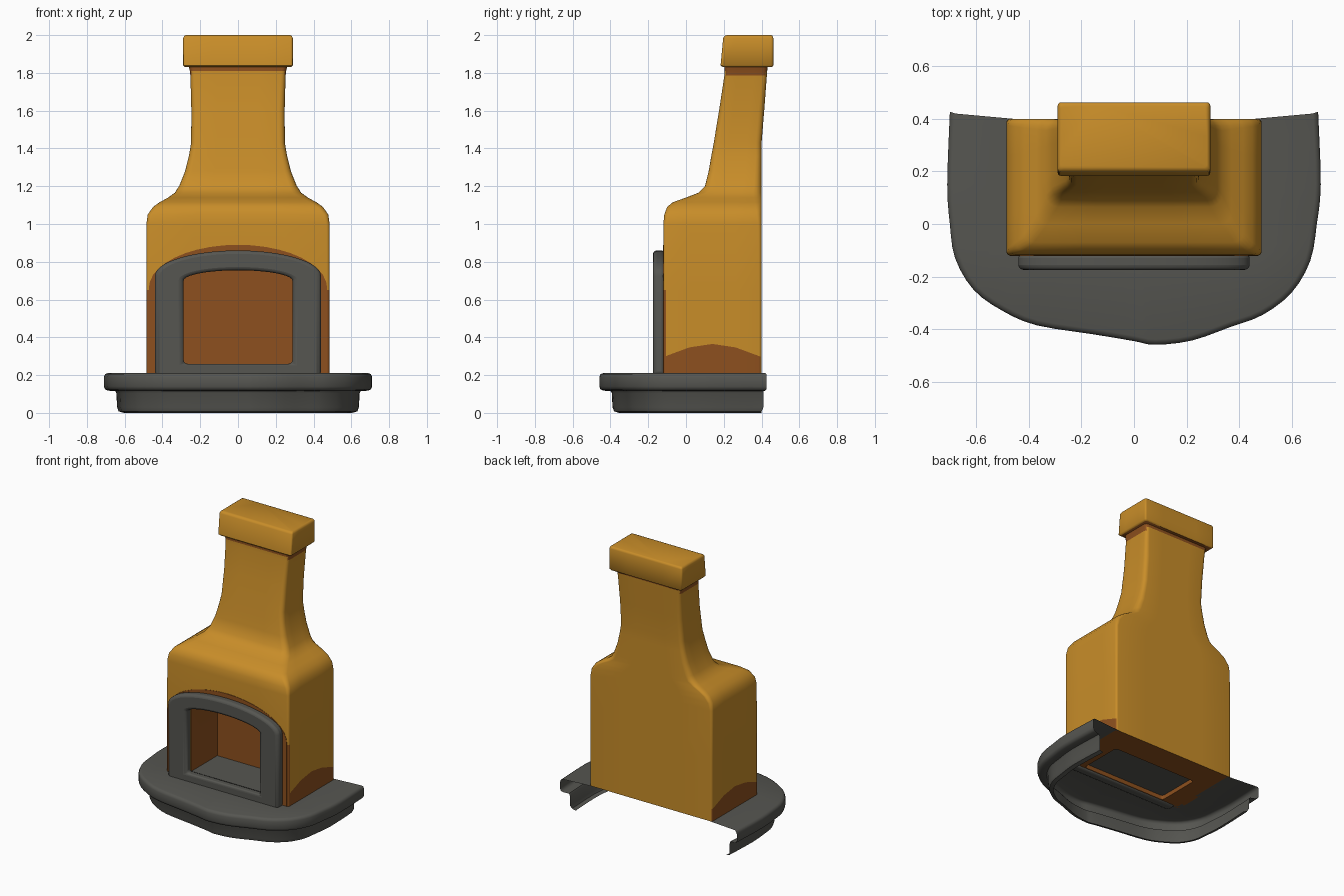
import bpy, bmesh, math
from mathutils import Vector

if "Cube" in bpy.data.objects:
    bpy.data.objects.remove(bpy.data.objects["Cube"])


def material(name, rgb):
    m = bpy.data.materials.new(name)
    m.diffuse_color = (*rgb, 1)
    m.use_nodes = True
    m.node_tree.nodes["Principled BSDF"].inputs["Base Color"].default_value = m.diffuse_color
    return m


ORANGE = material("ochre plaster", (0.58, 0.267, 0.022))
BROWN = material("burnt brown", (0.27, 0.081, 0.013))
GREY = material("dark stone", (0.092, 0.092, 0.082))


def finish(name, bm, mats, angle=40):
    bmesh.ops.remove_doubles(bm, verts=bm.verts, dist=0.0005)
    bmesh.ops.recalc_face_normals(bm, faces=bm.faces)
    me = bpy.data.meshes.new(name)
    bm.to_mesh(me)
    bm.free()
    ob = bpy.data.objects.new(name, me)
    bpy.context.collection.objects.link(ob)
    for m in mats:
        me.materials.append(m)
    smooth(ob, angle)
    return ob


def activate(ob):
    bpy.ops.object.select_all(action='DESELECT')
    ob.select_set(True)
    bpy.context.view_layer.objects.active = ob


def smooth(ob, angle=40):
    activate(ob)
    bpy.ops.object.shade_smooth_by_angle(angle=math.radians(angle))


def bridge(bm, a, b, closed=True):
    n = len(a)
    for i in range(n if closed else n - 1):
        j = (i + 1) % n
        bm.faces.new((a[i], a[j], b[j], b[i]))


def rounded_rect(hx, y0, y1, r, seg=4, sub=4):
    corners = [(hx - r, y1 - r), (-hx + r, y1 - r), (-hx + r, y0 + r), (hx - r, y0 + r)]
    arcs = []
    for k, (cx, cy) in enumerate(corners):
        arcs.append([Vector((cx + r * math.cos(a), cy + r * math.sin(a)))
                     for a in (math.pi / 2 * (k + s / seg) for s in range(seg + 1))])
    pts = []
    for k in range(4):
        pts += arcs[k]
        p, q = arcs[k][-1], arcs[(k + 1) % 4][0]
        pts += [p.lerp(q, s / sub) for s in range(1, sub)]
    return pts


def loft(rings, wavy=None):
    """Rings of (z, half width, front y, back y, corner radius)."""
    bm = bmesh.new()
    loops = []
    for k, (z, hx, y0, y1, r) in enumerate(rings):
        loops.append([bm.verts.new((p.x, p.y, z + (0.07 * math.sin(math.pi * (p.y - y0) / (y1 - y0))
                      if k == wavy else 0))) for p in rounded_rect(hx, y0, y1, r)])
    for a, b in zip(loops, loops[1:]):
        bridge(bm, a, b)
    bm.faces.new(loops[0])
    bm.faces.new(loops[-1])
    return bm


def arch(w, z0, spring, top, n=20):
    pts = [(-w, z0)]
    for i in range(n + 1):
        a = math.pi * i / n
        pts.append((-w * math.cos(a), spring + (top - spring) * math.sin(a)))
    return pts + [(w, z0)]


def arch_frame(outer, inner, y0, y1):
    bm = bmesh.new()
    loops = [[bm.verts.new((x, y, z)) for x, z in pts]
             for pts, y in ((outer, y0), (outer, y1), (inner, y1), (inner, y0))]
    for k in range(4):
        bridge(bm, loops[k], loops[(k + 1) % 4])
    return bm


# Body, shoulders and chimney as one loft
bm = loft([
    (0.21, 0.485, -0.12, 0.40, 0.015),
    (0.295, 0.485, -0.12, 0.40, 0.015),
    (0.65, 0.485, -0.12, 0.40, 0.015),
    (1.00, 0.485, -0.12, 0.40, 0.018),
    (1.05, 0.478, -0.115, 0.40, 0.025),
    (1.09, 0.45, -0.10, 0.40, 0.03),
    (1.115, 0.415, -0.07, 0.40, 0.035),
    (1.14, 0.37, 0.00, 0.40, 0.04),
    (1.165, 0.335, 0.065, 0.40, 0.045),
    (1.20, 0.312, 0.10, 0.40, 0.04),
    (1.28, 0.28, 0.12, 0.40, 0.035),
    (1.36, 0.26, 0.134, 0.40, 0.03),
    (1.43, 0.248, 0.147, 0.40, 0.03),
    (1.60, 0.247, 0.175, 0.414, 0.03),
    (1.785, 0.252, 0.203, 0.428, 0.025),
    (1.81, 0.255, 0.204, 0.43, 0.025),
    (1.84, 0.262, 0.205, 0.432, 0.025)], wavy=1)
body = finish("oven_body", bm, [ORANGE, BROWN, GREY])

# Cutters for the firebox and the hollow under its floor
bm = bmesh.new()
loops = [[bm.verts.new((x, y, z)) for x, z in arch(0.29, 0.255, 0.70, 0.755)] for y in (-0.3, 0.18)]
bridge(bm, *loops)
for l in loops:
    bm.faces.new(l)
cut1 = finish("firebox_cutter", bm, [BROWN])
bm = loft([(0.1, 0.33, -0.105, 0.21, 0.02), (0.24, 0.33, -0.105, 0.21, 0.02)])
cut2 = finish("underside_cutter", bm, [BROWN])
for c in (cut1, cut2):
    c.hide_render = True
    activate(body)
    mod = body.modifiers.new("cut", 'BOOLEAN')
    mod.operation = 'DIFFERENCE'
    mod.solver = 'EXACT'
    mod.object = c
    bpy.ops.object.modifier_apply(modifier=mod.name)
    bpy.data.objects.remove(c, do_unlink=True)

# Body colours: soot on side bottoms, front corners, under the cap, inside and below
for p in body.data.polygons:
    c, n = p.center, p.normal
    p.material_index = 0
    firebox = abs(c.x) < 0.295 and -0.115 < c.y < 0.19 and 0.25 < c.z < 0.77
    if firebox:
        p.material_index = 2 if n.z > 0.8 else 1
    elif n.z < -0.8 and c.z < 0.3:
        p.material_index = 2 if c.z > 0.225 else 1
    elif c.z > (1.811 if abs(n.y) > 0.8 else 1.786):
        p.material_index = 1
    elif c.z < 0.4 and abs(n.x) > 0.6:
        p.material_index = 1
    elif c.z < 0.64 and c.y < -0.1 and abs(c.x) > 0.47:
        p.material_index = 1
    elif c.z < 0.239 and abs(c.x) < 0.44 and -0.115 < c.y < 0.37:
        p.material_index = 1
smooth(body)

# Chimney cap, sooty underneath
bm = loft([
    (1.83, 0.28, 0.195, 0.455, 0.012),
    (1.84, 0.29, 0.183, 0.462, 0.012),
    (1.985, 0.29, 0.197, 0.462, 0.012),
    (1.996, 0.285, 0.205, 0.458, 0.012),
    (2.00, 0.277, 0.215, 0.45, 0.012)])
cap = finish("chimney_cap", bm, [ORANGE, BROWN], 50)
for p in cap.data.polygons:
    p.material_index = 1 if p.normal.z < -0.9 else 0

# Stone arch around the opening, with sill
bm = arch_frame(arch(0.44, 0.20, 0.725, 0.86), arch(0.288, 0.26, 0.70, 0.755), -0.175, -0.11)
ob = finish("stone_arch", bm, [GREY])
bev = ob.modifiers.new("soft_edges", 'BEVEL')
bev.width = 0.02
bev.segments = 3
bev.limit_method = 'ANGLE'
bev.angle_limit = math.radians(50)

# Scorched band behind the arch
bm = arch_frame(arch(0.472, 0.21, 0.66, 0.89), arch(0.36, 0.23, 0.70, 0.80), -0.1225, -0.116)
finish("scorched_band", bm, [BROWN])

# Rounded hearth base: open shell with a stepped edge
coarse = [Vector(p) for p in [
    (-0.70, 0.425), (-0.71, 0.15), (-0.70, 0.0), (-0.68, -0.13), (-0.61, -0.25), (-0.50, -0.33),
    (-0.37, -0.385), (-0.15, -0.42), (0.0, -0.445), (0.08, -0.459), (0.22, -0.443), (0.37, -0.39),
    (0.49, -0.345), (0.60, -0.26), (0.67, -0.14), (0.695, 0.0), (0.71, 0.15), (0.70, 0.425)]]
outline = []
for i in range(len(coarse) - 1):
    b, c = coarse[i], coarse[i + 1]
    a, d = coarse[max(i - 1, 0)], coarse[min(i + 2, len(coarse) - 1)]
    for t in (0, 1 / 3, 2 / 3):
        outline.append(0.5 * (2 * b + (c - a) * t + (2 * a - 5 * b + 4 * c - d) * t * t
                              + (3 * b - a - 3 * c + d) * t ** 3))
outline.append(coarse[-1])
bm = bmesh.new()


def inset(d, z, back):
    row = []
    for i, p in enumerate(outline):
        t = (outline[min(i + 1, len(outline) - 1)] - outline[max(i - 1, 0)]).normalized()
        q = p + Vector((-t.y, t.x)) * d
        if i in (0, len(outline) - 1):
            q.y = back
        row.append(bm.verts.new((q.x, q.y, z)))
    return row


inner = [bm.verts.new((max(-0.46, min(0.46, p.x)), max(-0.11, min(0.40, p.y)), 0.21)) for p in outline]
rows = [inner]
for d, z, back in [(0.02, 0.21, 0.42), (0.006, 0.205, 0.425), (0.0, 0.19, 0.425), (0.0, 0.14, 0.425),
                   (0.006, 0.125, 0.425), (0.02, 0.118, 0.42), (0.06, 0.115, 0.41),
                   (0.066, 0.105, 0.41), (0.07, 0.03, 0.41), (0.078, 0.008, 0.40), (0.105, 0.0, 0.40)]:
    rows.append(inset(d, z, back))
for a, b in zip(rows, rows[1:]):
    bridge(bm, a, b, closed=False)
bmesh.ops.dissolve_degenerate(bm, edges=bm.edges, dist=0.0005)
finish("hearth_base", bm, [GREY], 50)
